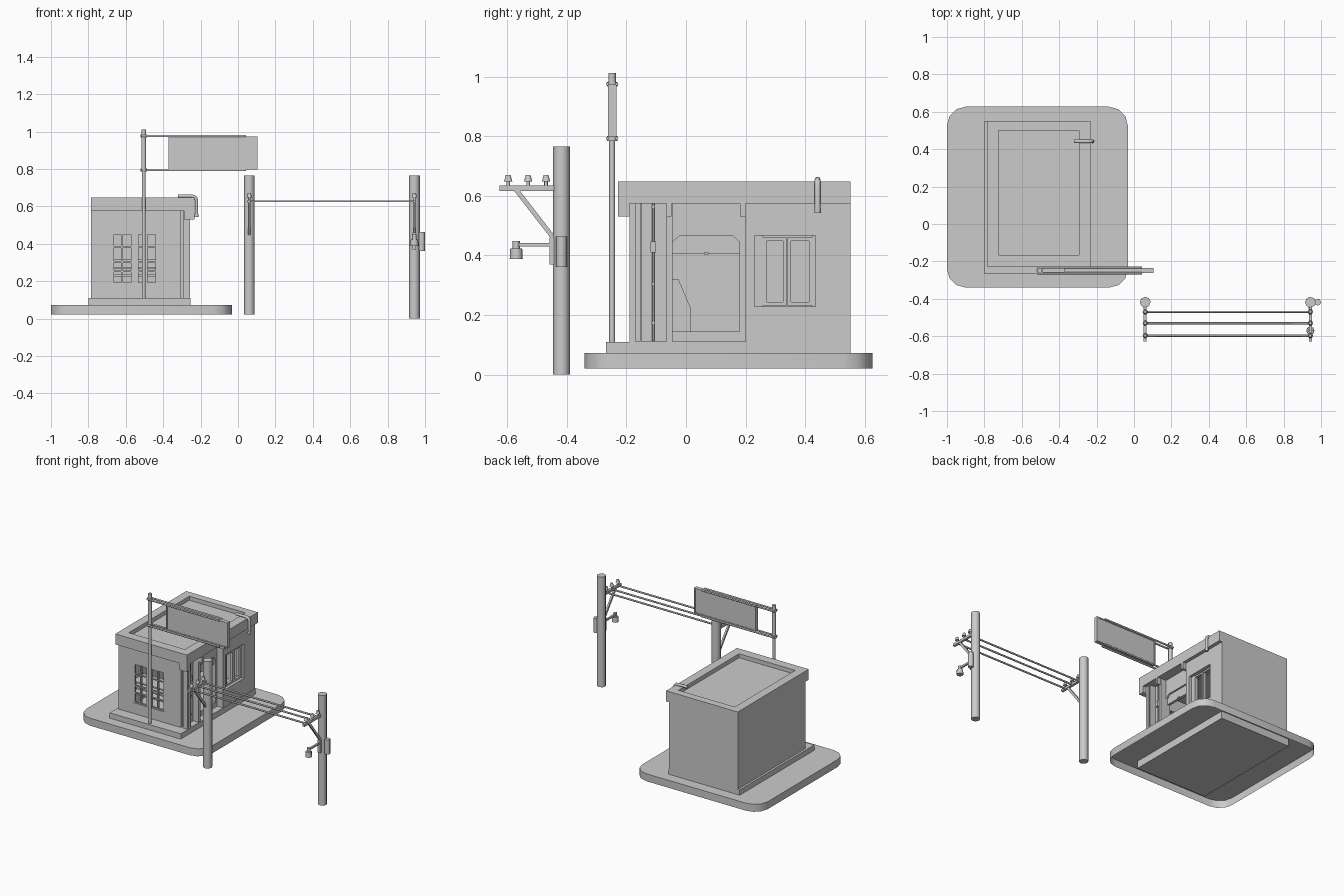
import bpy, bmesh
from math import sin, cos, pi, radians
from mathutils import Vector

if "Cube" in bpy.data.objects:
    bpy.data.objects.remove(bpy.data.objects["Cube"])

smooth = []


def finish(name, bm):
    bmesh.ops.recalc_face_normals(bm, faces=bm.faces)
    me = bpy.data.meshes.new(name)
    bm.to_mesh(me)
    bm.free()
    ob = bpy.data.objects.new(name, me)
    bpy.context.collection.objects.link(ob)
    return ob


def box(name, x0, x1, y0, y1, z0, z1):
    bm = bmesh.new()
    bmesh.ops.create_cube(bm, size=1)
    for v in bm.verts:
        v.co = ((x0 + x1) / 2 + v.co.x * (x1 - x0),
                (y0 + y1) / 2 + v.co.y * (y1 - y0),
                (z0 + z1) / 2 + v.co.z * (z1 - z0))
    return finish(name, bm)


def rod(name, a, b, r1, r2=None, sides=8):
    a, b = Vector(a), Vector(b)
    bm = bmesh.new()
    bmesh.ops.create_cone(bm, cap_ends=True, segments=sides, radius1=r1,
                          radius2=r1 if r2 is None else r2, depth=(b - a).length)
    q = Vector((0, 0, 1)).rotation_difference(b - a)
    for v in bm.verts:
        v.co = q @ v.co + (a + b) / 2
    ob = finish(name, bm)
    smooth.append(ob)
    return ob


def prism(name, axis, pts, lo, hi, cap_low=True):
    """Extrude a 2D outline along axis 'x' (points are y,z) or 'z' (points are x,y)."""
    def put(p, t):
        return (t, *p) if axis == 'x' else (*p, t)
    bm = bmesh.new()
    low = [bm.verts.new(put(p, lo)) for p in pts]
    top = [bm.verts.new(put(p, hi)) for p in pts]
    bm.faces.new(top)
    if cap_low:
        bm.faces.new(low[::-1])
    for i in range(len(pts)):
        j = (i + 1) % len(pts)
        bm.faces.new((low[i], low[j], top[j], top[i]))
    return finish(name, bm)


def cut(target, cutters):
    bpy.context.view_layer.objects.active = target
    for c in cutters:
        m = target.modifiers.new("cut", 'BOOLEAN')
        m.operation, m.solver, m.object = 'DIFFERENCE', 'EXACT', c
        bpy.ops.object.modifier_apply(modifier=m.name)
        bpy.data.objects.remove(c)


# Rounded paving slab, open underneath
R = 0.1
outline = []
for k, (cx, cy) in enumerate([(-.133, .527), (-.9, .527), (-.9, -.24), (-.133, -.24)]):
    for s in range(4):
        t = (k + s / 3) * pi / 2
        outline.append((cx + R * cos(t), cy + R * sin(t)))
smooth.append(prism("paving_slab", 'z', outline, .021, .073, cap_low=False))
box("plinth", -.8, -.253, -.268, .552, .022, .11)

# Hollow building with windows, doorway and recessed side panel
body = box("building_walls", -.785, -.257, -.19, .552, .108, .578)
win_x = [(-.672, -.565), (-.542, -.433)]
cutters = [box("c_room", -.755, -.33, -.16, .52, .145, .55)]
cutters += [box("c_front_window", a, b, -.25, -.13, .185, .458) for a, b in win_x]
cutters += [
    box("c_side_window", -.4, -.2, .23, .435, .228, .467),
    box("c_panel", -.3, -.2, -.15, -.065, .111, .575),
    box("c_porch", -.3, -.2, -.045, .2, .111, .575),
    prism("c_door", 'x', [(-.045, .145), (.18, .145), (.18, .445), (.155, .467),
                          (-.02, .467), (-.045, .445)], -.4, -.2),
    box("c_corner_groove", -.305, -.292, -.25, -.175, .111, .575),
    box("c_side_groove", -.29, -.2, -.17, -.155, .111, .575),
]
cut(body, cutters)

# Roof with sunken top, overhanging front and right
roof = box("roof", -.785, -.233, -.228, .552, .575, .648)
cut(roof, [box("c_roof", -.725, -.293, -.165, .5, .62, .8)])

# Eave brackets
for y0, y1 in [(-.228, -.19), (-.065, -.048), (.182, .2)]:
    box("eave_bracket", -.29, -.233, y0, y1, .53, .577)

# Front window frames and bars
for a, b in win_x:
    for x in (a, (a + b) / 2 - .006, b - .008):
        box("window_upright", x, x + .009, -.188, -.172, .185, .458)
    for z in (.185, .25, .30, .38, .45):
        box("window_bar", a, b, -.183, -.175, z, z + .008)

# Side window frame, two casements
for a, b in [(.258, .338), (.341, .425)]:
    for y in (a, b - .012):
        box("casement_stile", -.29, -.272, y, y + .012, .232, .46)
    for z in (.232, .448):
        box("casement_rail", -.29, -.272, a, b, z, z + .012)
for y0, y1 in [(.23, .258), (.423, .435)]:
    box("side_window_jamb", -.31, -.275, y0, y1, .228, .467)

# Doorway header and small lamp
prism("door_header", 'x', [(-.045, .405), (.18, .405), (.18, .445), (.155, .467),
                           (-.02, .467), (-.045, .445)], -.33, -.312)
box("door_lamp", -.325, -.305, .06, .075, .403, .41)

# Display rack inside, behind the front windows
for x in (-.72, -.42):
    prism("rack_side", 'x', [(-.15, .145), (.015, .145), (.015, .225), (-.025, .32),
                             (-.15, .32)], x, x + .012)
for y, z in [(.008, .225), (-.008, .265), (-.025, .305)]:
    box("rack_shelf", -.71, -.42, -.15, y, z, z + .01)

# Conduit in side panel
rod("conduit", (-.29, -.11, .112), (-.29, -.11, .575), .004, sides=6)
box("conduit_box", -.3, -.278, -.12, -.101, .41, .447)
for z in (.17, .3, .56):
    box("conduit_clip", -.3, -.283, -.116, -.104, z, z + .008)

# Bent roof drain
curve = bpy.data.curves.new("roof_drain", 'CURVE')
curve.dimensions = '3D'
curve.bevel_depth = .01
curve.bevel_resolution = 1
curve.use_fill_caps = True
path = [(-.322, .655), (-.25, .655), (-.235, .652), (-.226, .645), (-.222, .632), (-.222, .552)]
sp = curve.splines.new('POLY')
sp.points.add(len(path) - 1)
for p, (x, z) in zip(sp.points, path):
    p.co = (x, .442, z, 1)
bpy.context.collection.objects.link(bpy.data.objects.new("roof_drain", curve))
rod("drain_collar", (-.222, .442, .542), (-.222, .442, .56), .011)

# Sign post, paired rails and framed panel
SX, SY = -.504, -.248
rod("sign_post", (SX, SY, .11), (SX, SY, .79), .01)
rod("sign_post_upper", (SX, SY, .785), (SX, SY, 1.012), .013)
for z in (.793, .975):
    rod("post_clamp", (SX, SY, z - .008), (SX, SY, z + .008), .018)
    for dy in (-.015, .015):
        rod("sign_rail", (SX - .012, SY + dy, z), (.042, SY + dy, z), .006, sides=6)
box("sign_panel", -.372, .104, SY - .011, SY + .011, .797, .974)
for x in (-.372, .094):
    box("sign_edge", x, x + .01, SY - .014, SY + .014, .797, .974)
for z in (.797, .966):
    box("sign_edge", -.372, .104, SY - .014, SY + .014, z, z + .008)

# Utility poles with arm, brace and insulators
PY = -.418
wire_y = (-.597, -.53, -.47)
for x, base in [(.06, .022), (.943, 0)]:
    rod("utility_pole", (x, PY, base), (x, PY, .766), .029)
    box("cross_arm", x - .008, x + .008, -.627, PY, .617, .634)
    prism("arm_brace", 'x', [(-.58, .62), (-.56, .62), (-.44, .465), (-.44, .44)],
          x - .006, x + .006)
    for y in wire_y:
        rod("insulator_stem", (x, y, .632), (x, y, .65), .006)
        rod("insulator_cap", (x, y, .648), (x, y, .67), .014, .008)

# Wires
for y in wire_y:
    rod("wire", (.06, y, .627), (.943, y, .627), .006, sides=6)

# Pole transformer and lamp on the right pole
rod("transformer", (.982, PY, .361), (.982, PY, .463), .018)
box("lamp_mount", .933, .953, -.458, -.44, .37, .46)
box("lamp_arm", .937, .949, -.58, -.445, .43, .442)
rod("lamp_cap", (.943, -.57, .42), (.943, -.57, .449), .012)
rod("lamp_shade", (.943, -.57, .388), (.943, -.57, .423), .022, .02)

# Smooth the round parts, keep their rims sharp
bpy.ops.object.select_all(action='DESELECT')
for ob in smooth:
    ob.select_set(True)
bpy.context.view_layer.objects.active = smooth[0]
bpy.ops.object.shade_smooth_by_angle(angle=radians(62))
